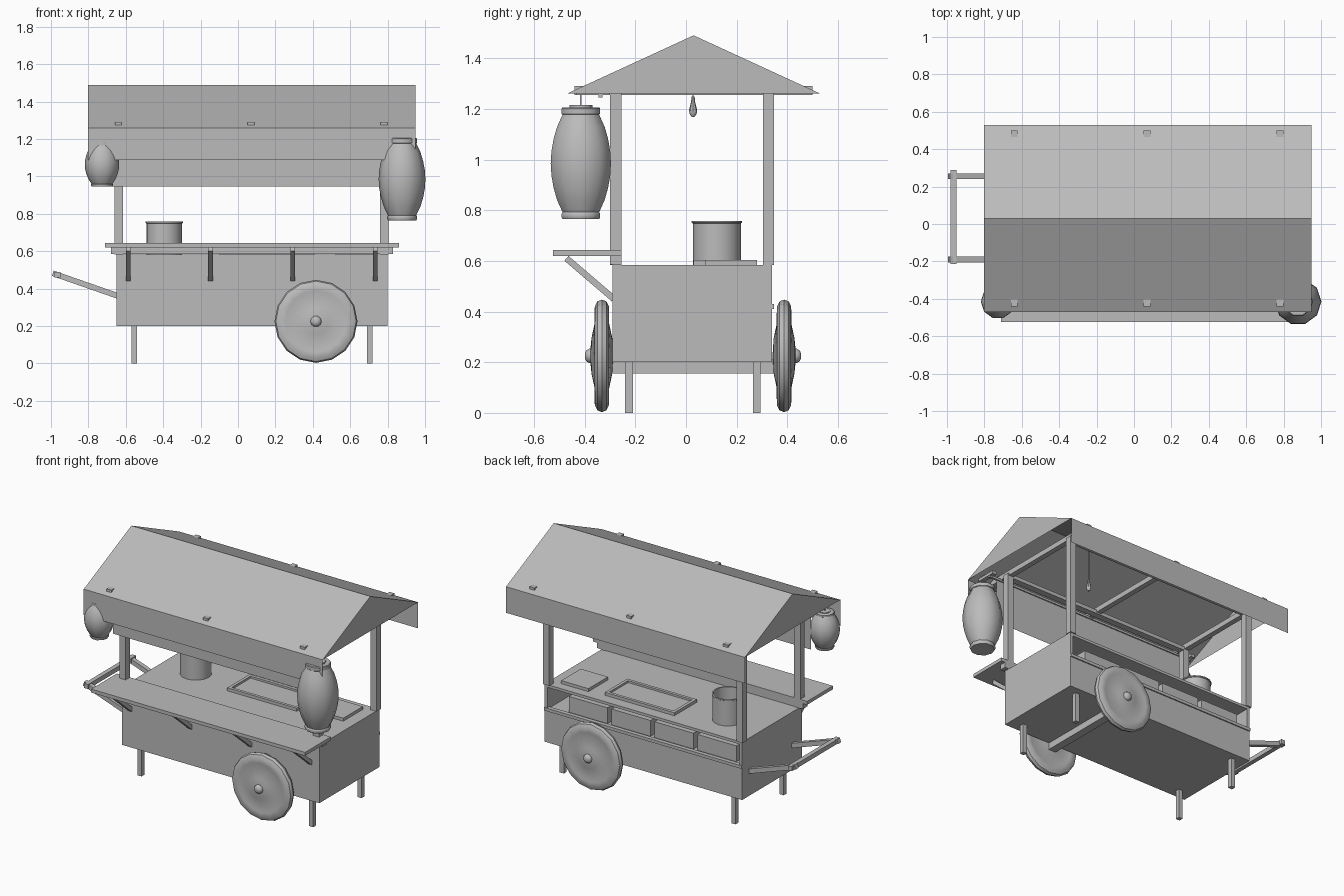
import bpy
import math
from mathutils import Vector

if "Cube" in bpy.data.objects:
    bpy.data.objects.remove(bpy.data.objects["Cube"], do_unlink=True)

grey = bpy.data.materials.new("plain grey")
grey.use_nodes = True
GREY = (0.5, 0.5, 0.5, 1)
grey.diffuse_color = GREY
grey.node_tree.nodes["Principled BSDF"].inputs["Base Color"].default_value = GREY


def mesh(name, verts, faces):
    data = bpy.data.meshes.new(name)
    data.from_pydata(verts, [], faces)
    data.materials.append(grey)
    obj = bpy.data.objects.new(name, data)
    bpy.context.collection.objects.link(obj)
    return obj


def box(name, x, y, z):
    """Axis-aligned box from (min, max) pairs."""
    verts = [(a, b, c) for a in x for b in y for c in z]
    faces = [(0, 1, 3, 2), (4, 6, 7, 5), (0, 4, 5, 1),
             (2, 3, 7, 6), (0, 2, 6, 4), (1, 5, 7, 3)]
    return mesh(name, verts, faces)


def bar(name, start, end, width):
    """Square bar between two points."""
    start, end = Vector(start), Vector(end)
    half, length = width / 2, (end - start).length
    obj = box(name, (-half, half), (-half, half), (0, length))
    obj.location = start
    obj.rotation_euler = (end - start).to_track_quat("Z", "Y").to_euler()
    return obj


def lathe(name, profile, sides, centre, rotation=(0, 0, 0), smooth=40):
    """Revolve (radius, height) points around the local z axis."""
    verts, faces = [], []
    for r, h in profile:
        for i in range(sides):
            a = math.tau * i / sides
            verts.append((r * math.cos(a), r * math.sin(a), h))
    for k in range(len(profile) - 1):
        for i in range(sides):
            j = (i + 1) % sides
            a, b = k * sides, (k + 1) * sides
            faces.append((a + i, a + j, b + j, b + i))
    faces.append(tuple(reversed(range(sides))))
    last = (len(profile) - 1) * sides
    faces.append(tuple(range(last, last + sides)))
    obj = mesh(name, verts, faces)
    obj.location, obj.rotation_euler = centre, rotation
    bpy.ops.object.select_all(action="DESELECT")
    obj.select_set(True)
    bpy.context.view_layer.objects.active = obj
    bpy.ops.object.shade_smooth_by_angle(angle=math.radians(smooth))
    return obj


# Cart body with a shelf that is open at the back
X0, X1, Y0, Y1 = -0.65, 0.8, -0.29, 0.34
box("body_base", (X0, X1), (Y0, Y1), (0.2, 0.42))
box("body_top", (X0, X1), (Y0, Y1), (0.565, 0.583))
box("body_front_wall", (X0, X1), (Y0, Y0 + 0.02), (0.42, 0.565))
for side, x in (("right", X0), ("left", X1 - 0.02)):
    box(side + "_body_wall", (x, x + 0.02), (Y0, Y1), (0.42, 0.565))
box("shelf_edge", (X0, X1), (Y1 - 0.02, Y1 + 0.008), (0.41, 0.43))
for i in range(4):
    x = 0.65 - i * 0.315
    box("shelf_box", (x - 0.285, x), (0.03, 0.3), (0.42, 0.525))

# Legs, axle and wheels
for x in (-0.57, 0.69):
    for y in (-0.24, 0.265):
        box("leg", (x, x + 0.03), (y, y + 0.03), (0, 0.2))
box("axle", (0.39, 0.445), (-0.315, 0.365), (0.155, 0.21))
wheel = [(0.01, -0.045), (0.07, -0.041), (0.15, -0.024), (0.165, -0.029),
         (0.195, -0.028), (0.215, -0.018), (0.222, 0), (0.215, 0.018),
         (0.195, 0.028), (0.165, 0.029), (0.15, 0.024), (0.07, 0.041),
         (0.01, 0.047)]
hub = [(0.03, 0.03), (0.03, 0.05), (0.022, 0.062), (0.01, 0.067)]
for side, y, turn in (("front", -0.332, 90), ("back", 0.387, -90)):
    place = (0.417, y, 0.225), (math.radians(turn), 0, 0)
    lathe(side + "_wheel", wheel, 16, *place)
    lathe(side + "_hub", hub, 10, *place)

# Serving counter and its braces
box("counter", (-0.71, 0.86), (-0.525, -0.255), (0.62, 0.643))
box("counter_rail", (-0.68, 0.83), (-0.3, -0.255), (0.585, 0.62))
for i in range(4):
    x = -0.587 + i * 0.44
    bar("counter_brace", (x, -0.472, 0.61), (x, -0.285, 0.45), 0.025)

# Pull handle
for y in (-0.19, 0.255):
    bar("handle_arm", (-0.99, y, 0.482), (-0.64, y, 0.36), 0.03)
box("handle_grip", (-0.98, -0.95), (-0.215, 0.29), (0.46, 0.49))

# Posts and roof frame
for y in (-0.3, 0.303):
    for x in (-0.66, 0.76):
        box("post", (x, x + 0.045), (y, y + 0.045), (0.583, 1.26))
    box("long_beam", (-0.66, 0.805), (y, y + 0.045), (1.245, 1.27))
for x in (-0.64, 0.07, 0.78):
    box("cross_beam", (x - 0.018, x + 0.018), (-0.44, 0.5), (1.255, 1.29))

# Gabled roof with hanging cloth skirts
RX, EAVES, RIDGE = (-0.803, 0.95), (-0.47, 0.53), (0.03, 1.49)
roof_verts = []
for x in RX:
    roof_verts += [(x, EAVES[0], 1.26), (x, *RIDGE), (x, EAVES[1], 1.26)]
mesh("roof", roof_verts, [(0, 3, 4, 1), (1, 4, 5, 2), (0, 1, 2), (3, 5, 4)])


def cloth(name, x, y, z):
    mesh(name, [(x[0], y, z[0]), (x[1], y, z[0]), (x[1], y, z[1]),
                (x[0], y, z[1])], [(0, 1, 2, 3)])


for side, y in zip(("front", "back"), EAVES):
    cloth(side + "_skirt", RX, y, (1.087, 1.26))
box("curtain_rod", (-0.74, 0.89), (-0.345, -0.33), (1.245, 1.26))
cloth("curtain", (-0.68, 0.83), -0.338, (0.947, 1.25))


# Paper lanterns
def lantern(name, x, radius, z0, z1):
    y, height, cap = -0.415, z1 - z0, radius * 0.64
    lip = 0.06 * height
    profile = [(cap * 0.6, 0), (cap * 0.95, 0), (cap, lip * 0.3),
               (cap, lip * 0.8), (cap * 0.95, lip)]
    for i in range(9):
        t = i / 8
        swell = math.sin(math.pi * t) ** 0.8
        profile.append((cap * 0.95 + (radius - cap * 0.95) * swell,
                        lip + t * (height - 2.4 * lip)))
    profile += [(cap, height - 1.3 * lip), (cap, height - 0.5 * lip),
                (cap * 0.95, height - 0.35 * lip),
                (cap * 0.6, height - 0.35 * lip), (cap * 0.6, height)]
    lathe(name, profile, 10, (x, y, z0))
    bar(name + "_cord", (x, y, z1 - 0.01), (x, y, 1.26), 0.006)
    box(name + "_arm", (x - 0.015, x + 0.015), (y - 0.02, -0.3), (1.255, 1.275))


lantern("big_lantern", 0.877, 0.125, 0.765, 1.215)
lantern("small_lantern", -0.727, 0.092, 0.945, 1.19)

# Hanging light bulb
lathe("bulb", [(0.005, 0), (0.014, 0.012), (0.016, 0.028), (0.008, 0.06),
               (0.006, 0.08)], 8, (0.39, 0.028, 1.168))
bar("bulb_cord", (0.39, 0.028, 1.24), (0.39, 0.028, 1.48), 0.005)

# Cooking pot, griddle and tray on the worktop
lathe("pot", [(0.095, 0), (0.095, 0.165), (0.1, 0.168), (0.1, 0.175),
              (0.09, 0.175), (0.09, 0.01)], 16, (-0.395, 0.122, 0.583))
GX, GY, GZ = (-0.1, 0.41), (0.03, 0.265), (0.583, 0.603)
box("griddle_plate", GX, GY, (0.583, 0.59))
for y in (GY[0], GY[1] - 0.02):
    box("griddle_rim", GX, (y, y + 0.02), GZ)
for x in (GX[0], GX[1] - 0.02):
    box("griddle_rim", (x, x + 0.02), GY, GZ)
box("tray", (0.52, 0.72), (0.075, 0.28), (0.583, 0.603))
